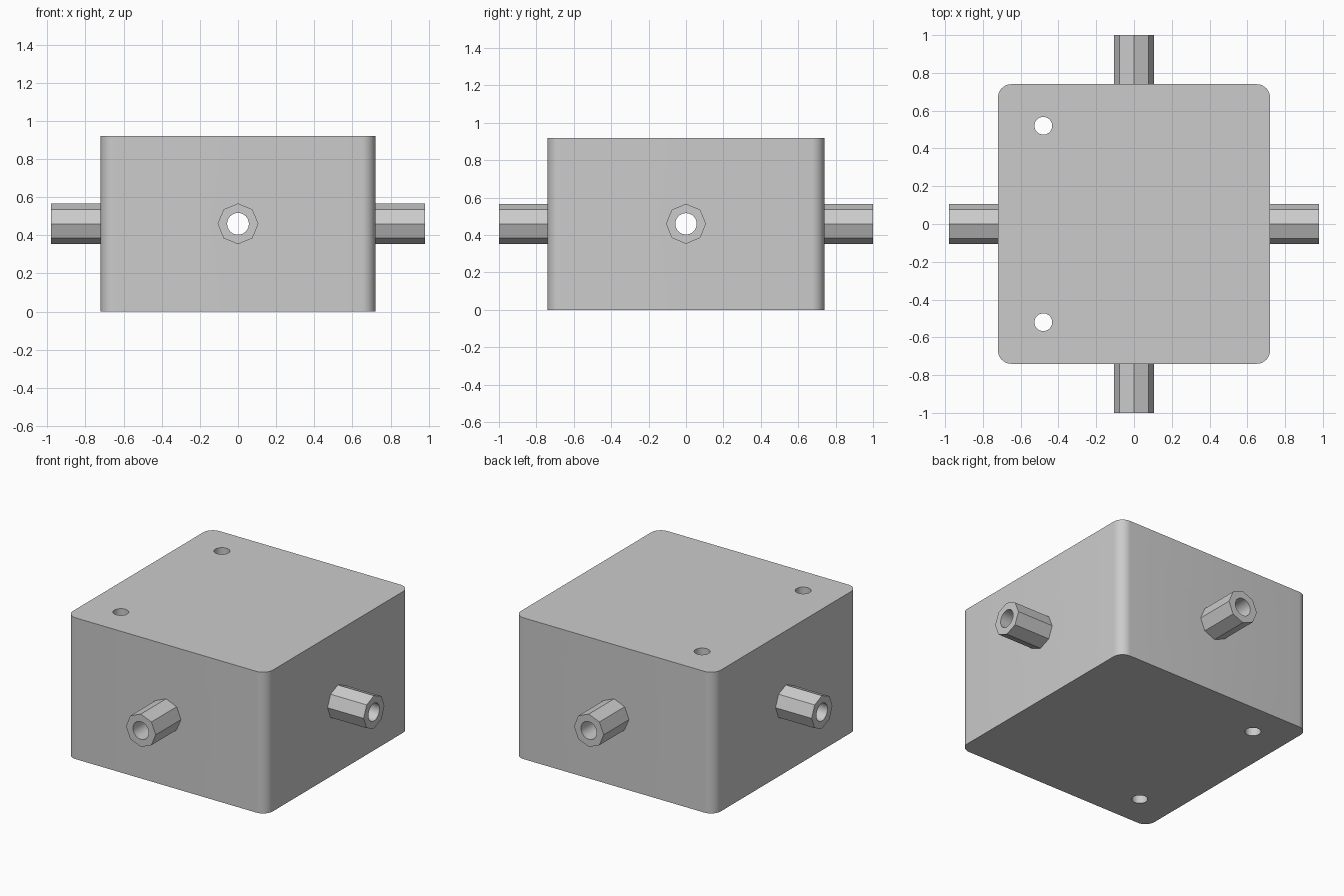
import bpy
from math import pi
from mathutils import Matrix

cube = bpy.data.objects.get("Cube")
if cube:
    bpy.data.objects.remove(cube, do_unlink=True)

HALF_X, HALF_Y, HEIGHT = 0.72, 0.74, 0.92
MID = HEIGHT / 2
CORNER = 0.07
PORT_R, BORE_R, HOLE_R = 0.107, 0.057, 0.047

grey = bpy.data.materials.new("plain_grey")
grey.use_nodes = True
COLOUR = (0.6, 0.6, 0.6, 1)
grey.diffuse_color = COLOUR
grey.node_tree.nodes["Principled BSDF"].inputs["Base Color"].default_value = COLOUR


def cylinder(name, radius, length, centre, axis, sides):
    """Cylinder along x, y or z with a vertex on each cross axis."""
    bpy.ops.mesh.primitive_cylinder_add(vertices=sides, radius=radius, depth=length)
    ob = bpy.context.object
    ob.name = name
    turn = {"x": Matrix.Rotation(pi / 2, 4, "Y"),
            "y": Matrix.Rotation(pi / 2, 4, "X"),
            "z": Matrix.Identity(4)}[axis]
    ob.data.transform(Matrix.Translation(centre) @ turn)
    return ob


def apply_modifier(ob, mod):
    bpy.context.view_layer.objects.active = ob
    bpy.ops.object.modifier_apply(modifier=mod.name)


def drill(ob, radius, length, centre, axis):
    """Cut a round hole and discard the cutter."""
    cutter = cylinder("drill_cutter", radius, length, centre, axis, 32)
    cutter.hide_render = True
    mod = ob.modifiers.new("drill", "BOOLEAN")
    mod.operation = "DIFFERENCE"
    mod.solver = "EXACT"
    mod.object = cutter
    apply_modifier(ob, mod)
    bpy.data.objects.remove(cutter, do_unlink=True)


def finish(ob):
    ob.data.materials.clear()
    ob.data.materials.append(grey)
    bpy.ops.object.select_all(action="DESELECT")
    ob.select_set(True)
    bpy.context.view_layer.objects.active = ob
    bpy.ops.object.shade_smooth_by_angle(angle=pi / 6)


# Block with rounded vertical corners
bpy.ops.mesh.primitive_cube_add(size=2)
block = bpy.context.object
block.name = "block"
block.data.transform(Matrix.Translation((0, 0, MID))
                     @ Matrix.Diagonal((HALF_X, HALF_Y, MID, 1)))
weights = block.data.attributes.new("bevel_weight_edge", "FLOAT", "EDGE")
for edge in block.data.edges:
    a, b = (block.data.vertices[i].co for i in edge.vertices)
    weights.data[edge.index].value = 1.0 if abs(a.z - b.z) > 0.1 else 0.0
bevel = block.modifiers.new("corners", "BEVEL")
bevel.limit_method = "WEIGHT"
bevel.width = CORNER
bevel.segments = 10
apply_modifier(block, bevel)

# Crossing bores and the two vertical mounting holes
for axis in "xy":
    drill(block, BORE_R, 3, (0, 0, MID), axis)
for y in (-0.52, 0.52):
    drill(block, HOLE_R, 2, (-0.48, y, MID), "z")
finish(block)

# Eight-sided hollow ports on the four sides
for name, axis, sign, start, end in (("left_port", "x", 1, HALF_X, 0.98),
                                     ("right_port", "x", -1, HALF_X, 0.98),
                                     ("back_port", "y", 1, HALF_Y, 1),
                                     ("front_port", "y", -1, HALF_Y, 1)):
    reach = sign * (start + end) / 2
    centre = (reach, 0, MID) if axis == "x" else (0, reach, MID)
    port = cylinder(name, PORT_R, end - start, centre, axis, 8)
    drill(port, BORE_R, 1, centre, axis)
    finish(port)
